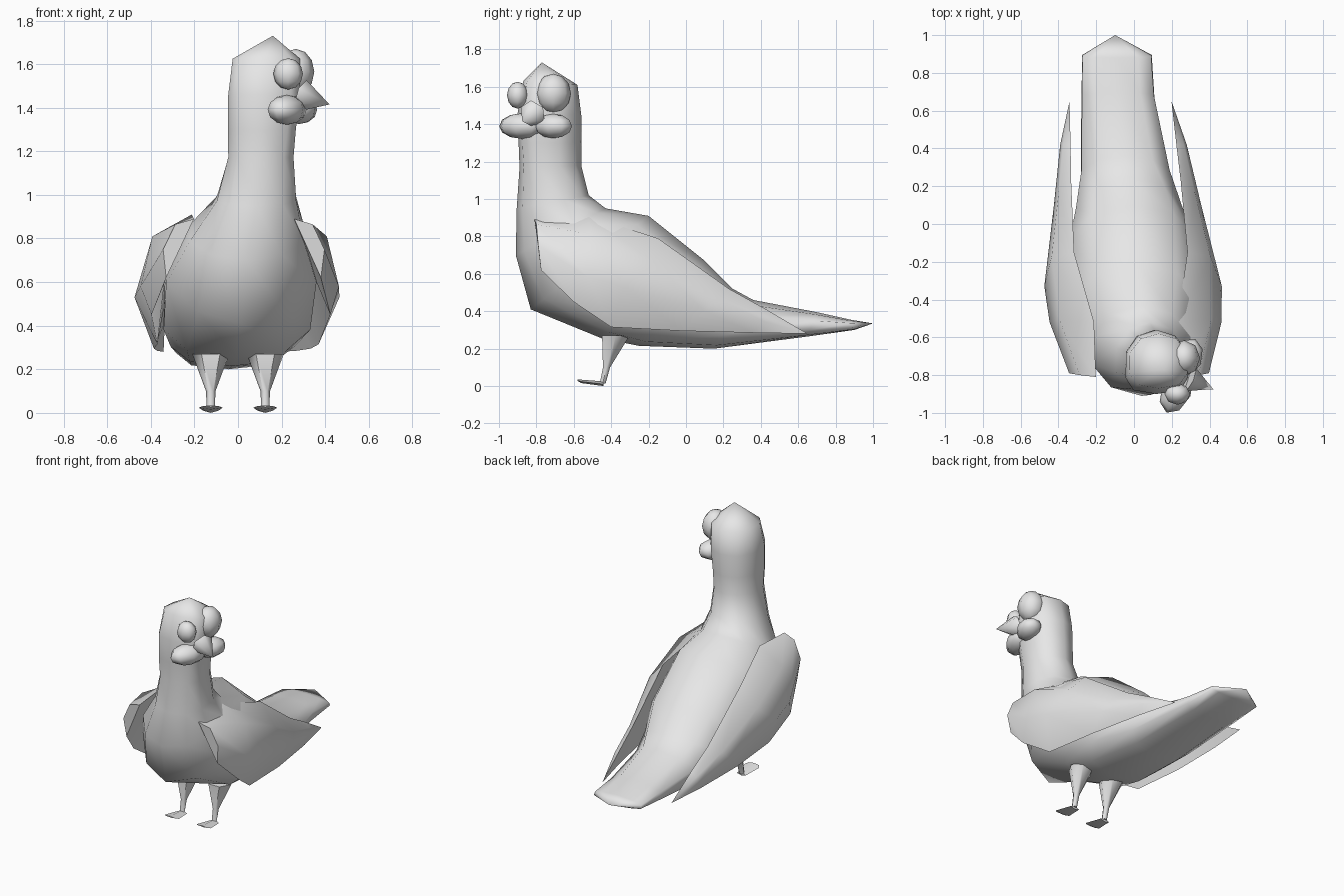
import bpy, bmesh, math
from mathutils import Vector, Matrix

default_cube = bpy.data.objects.get("Cube")
if default_cube:
    bpy.data.objects.remove(default_cube, do_unlink=True)

# One plain grey for the whole bird
grey = bpy.data.materials.new("plain_grey")
grey.use_nodes = True
grey.diffuse_color = (0.8, 0.8, 0.8, 1)
grey.node_tree.nodes["Principled BSDF"].inputs["Base Color"].default_value = (0.8, 0.8, 0.8, 1)


def finish(name, bm, angle):
    """Turn a bmesh into a smooth shaded grey object."""
    bmesh.ops.recalc_face_normals(bm, faces=bm.faces[:])
    mesh = bpy.data.meshes.new(name)
    bm.to_mesh(mesh)
    bm.free()
    mesh.materials.append(grey)
    obj = bpy.data.objects.new(name, mesh)
    bpy.context.collection.objects.link(obj)
    bpy.ops.object.select_all(action='DESELECT')
    obj.select_set(True)
    bpy.context.view_layer.objects.active = obj
    bpy.ops.object.shade_smooth_by_angle(angle=math.radians(angle))
    return obj


def loft(name, rings, start=None, end=None, angle=60):
    """Skin a row of rings, closing each end with a point or a flat cap."""
    bm = bmesh.new()
    loops = [[bm.verts.new(p) for p in ring] for ring in rings]
    count = len(loops[0])
    for a, b in zip(loops, loops[1:]):
        for i in range(count):
            j = (i + 1) % count
            bm.faces.new((a[i], a[j], b[j], b[i]))
    for ring, tip in ((loops[0], start), (loops[-1], end)):
        if tip is None:
            bm.faces.new(ring)
        else:
            point = bm.verts.new(tip)
            for i in range(count):
                bm.faces.new((ring[i], ring[(i + 1) % count], point))
    return finish(name, bm, angle)


def ellipsoid(name, centre, radii, turn=0):
    bm = bmesh.new()
    bmesh.ops.create_uvsphere(bm, u_segments=8, v_segments=6, radius=1)
    place = (Matrix.Translation(centre) @ Matrix.Rotation(math.radians(turn), 4, 'Z')
             @ Matrix.Diagonal((*radii, 1)))
    bmesh.ops.transform(bm, matrix=place, verts=bm.verts[:])
    return finish(name, bm, 75)


# Body: front/bottom (y, z), back/top (y, z), centre x, half width,
# roundness of the front/bottom half and of the back/top half
sections = [
    ((-.87, 1.63), (-.58, 1.61), .13, .16, .7, 1),
    ((-.90, 1.46), (-.56, 1.45), .12, .17, .6, 1),
    ((-.895, 1.30), (-.56, 1.30), .11, .16, .6, 1),
    ((-.89, 1.17), (-.56, 1.18), .105, .155, .7, 1),
    ((-.905, .95), (-.52, 1.02), .085, .19, .85, 1),
    ((-.91, .70), (-.43, .95), .04, .275, 1, 1),
    ((-.83, .41), (-.20, .91), .015, .365, 1.15, 1),
    ((-.45, .255), (.10, .67), -.005, .35, .8, .9),
    ((-.25, .215), (.25, .52), -.025, .295, .75, .9),
    ((.15, .20), (.36, .46), -.045, .245, .7, 1),
    ((.65, .265), (.70, .395), -.085, .20, .65, 1),
    ((.90, .30), (.88, .355), -.09, .19, .65, 1),
]


def body_ring(front, back, x, width, front_round, back_round, sides=10):
    """A ring between a front and a back point, squarer for low roundness."""
    ring = []
    for k in range(sides):
        t = math.tau * k / sides
        power = front_round if math.cos(t) > 0 else back_round
        across, along = (math.copysign(abs(v) ** power, v) for v in (math.sin(t), math.cos(t)))
        y, z = (f + (b - f) * (1 - along) / 2 for f, b in zip(front, back))
        ring.append((x + width * across, y, z))
    return ring


loft("body", [body_ring(*s) for s in sections],
     start=(.16, -.77, 1.73), end=(-.1, 1, .335), angle=80)

# Wings: each section runs from the top edge over the bulge to the lower edge
wing_sections = [
    [(.23, -.81, .89), (.315, -.80, .865), (.37, -.79, .75), (.355, -.775, .62)],
    [(.22, -.52, .91), (.40, -.51, .81), (.455, -.52, .58), (.41, -.60, .45)],
    [(.30, -.15, .79), (.42, -.17, .66), (.47, -.33, .53), (.37, -.40, .315)],
    [(.29, .23, .52), (.36, .17, .47), (.39, .10, .40), (.36, -.02, .295)],
    [(.28, .42, .415), (.32, .42, .385), (.335, .42, .345), (.32, .36, .285)],
]


def lean(p, side):
    """Mirror a wing point and swing it with the bent tail."""
    x, y, z = p
    return (side * x - .068 * (y + .4), y, z)


for side, label in ((1, "left"), (-1, "right")):
    loft(label + "_wing", [[lean(p, side) for p in s] for s in wing_sections],
         end=lean((.27, .65, .28), side), angle=60)

    # Legs taper from the thigh to the ankle, then down to the heel
    x = side * .125
    leg = []
    for y, z, r in ((-.375, .27, .085), (-.425, .10, .022), (-.445, .015, .018)):
        leg.append([(x + r * math.cos(a), y + r * math.sin(a), z)
                    for a in (math.tau * k / 6 for k in range(6))])
    loft(label + "_leg", leg)

    # Feet are thin plates that rise towards the toes
    foot = [[(x + w, y, mid), (x, y, low), (x - w, y, mid), (x, y, high)]
            for y, w, low, mid, high in ((-.44, .035, 0, .01, .025),
                                         (-.56, .055, .016, .024, .034),
                                         (-.58, .04, .028, .03, .036))]
    loft(label + "_foot", foot, angle=50)

# Face, turned towards the left
ellipsoid("left_eye", (.265, -.71, 1.565), (.085, .095, .105))
ellipsoid("right_eye", (.23, -.90, 1.555), (.068, .057, .072))
ellipsoid("left_cheek", (.28, -.71, 1.39), (.11, .08, .065), turn=66)
ellipsoid("right_cheek", (.225, -.88, 1.39), (.13, .08, .068), turn=66)

base, tip = Vector((.295, -.82, 1.455)), Vector((.42, -.875, 1.415))
bm = bmesh.new()
bmesh.ops.create_cone(bm, cap_ends=True, segments=6, radius1=.075, radius2=0,
                      depth=(tip - base).length)
aim = (tip - base).to_track_quat('Z', 'Y').to_matrix().to_4x4()
bmesh.ops.transform(bm, matrix=Matrix.Translation((base + tip) / 2) @ aim, verts=bm.verts[:])
finish("beak", bm, 65)
